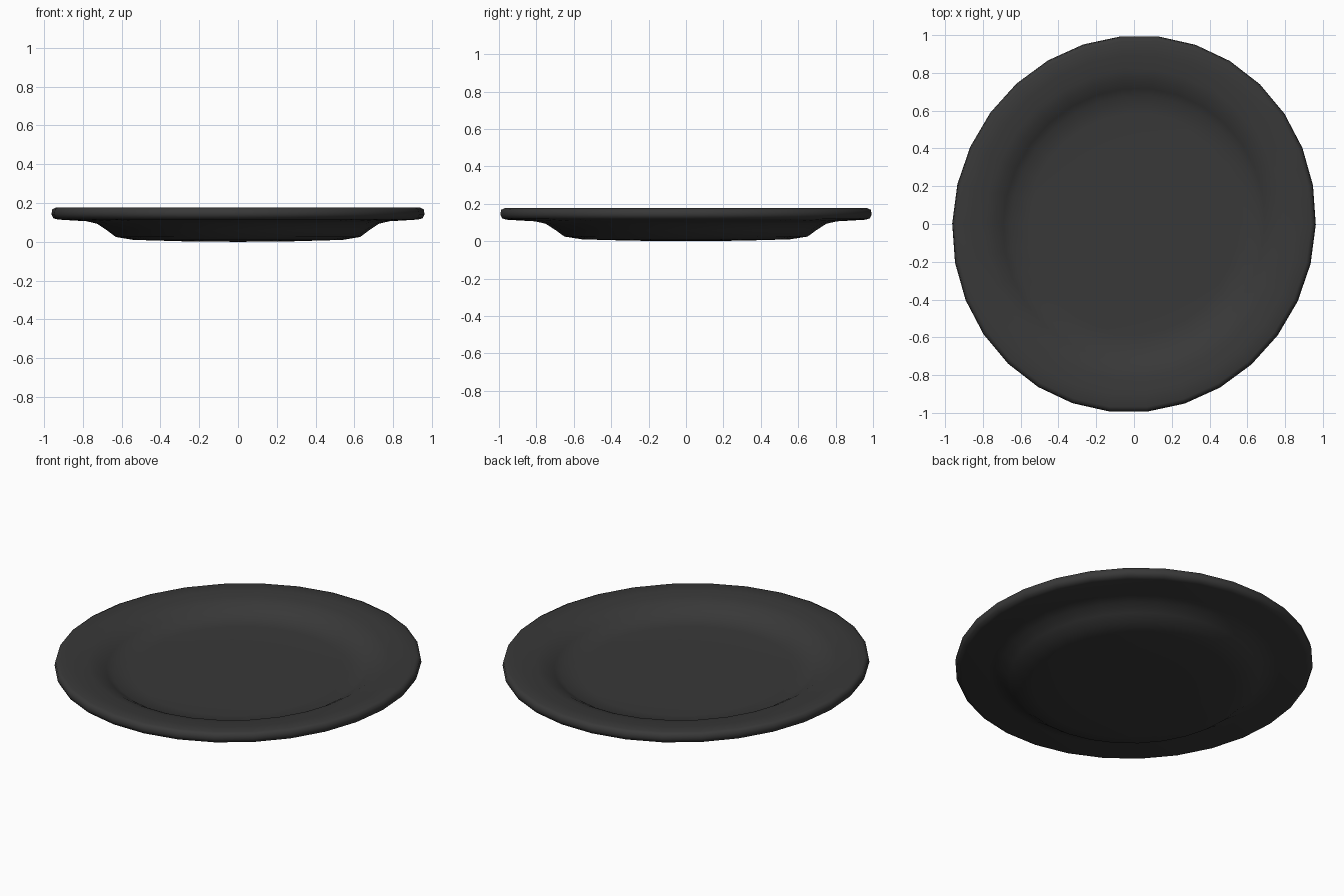
import bpy, bmesh
from math import sin, cos, pi, radians

if "Cube" in bpy.data.objects:
    bpy.data.objects.remove(bpy.data.objects["Cube"])

SEGMENTS = 30
LONG, SHORT, TURN = 1.003, 0.958, radians(71)   # slightly oval plate, long axis turned

# closed half-section (radius, z): underside, rim edge, top, well
profile = [
    (0.30, 0.003), (0.56, 0.010), (0.655, 0.025), (0.70, 0.058), (0.755, 0.093),
    (0.81, 0.106), (0.965, 0.115), (0.99, 0.122), (1.0, 0.142), (0.995, 0.168),
    (0.975, 0.177), (0.90, 0.173), (0.82, 0.167), (0.77, 0.155), (0.72, 0.128),
    (0.68, 0.103), (0.58, 0.098), (0.30, 0.096),
]


def oval(r, z, i):
    a = 2 * pi * i / SEGMENTS
    u, v = LONG * r * cos(a), SHORT * r * sin(a)
    return (u * cos(TURN) - v * sin(TURN), u * sin(TURN) + v * cos(TURN), z)


# plate body: sweep the section around the oval
bm = bmesh.new()
rings = [[bm.verts.new(oval(r, z, i)) for i in range(SEGMENTS)] for r, z in profile]
for a, b in zip(rings, rings[1:]):
    for i in range(SEGMENTS):
        j = (i + 1) % SEGMENTS
        bm.faces.new((a[i], a[j], b[j], b[i]))

# centre caps of the base and the well
for ring, z in ((rings[0], 0.0), (rings[-1], 0.096)):
    c = bm.verts.new((0, 0, z))
    for i in range(SEGMENTS):
        bm.faces.new((ring[i], ring[(i + 1) % SEGMENTS], c))
bmesh.ops.recalc_face_normals(bm, faces=bm.faces)

mesh = bpy.data.meshes.new("plate")
bm.to_mesh(mesh)
bm.free()
plate = bpy.data.objects.new("plate", mesh)
bpy.context.collection.objects.link(plate)

# dark glaze
glaze = bpy.data.materials.new("dark_glaze")
glaze.diffuse_color = (0.04, 0.04, 0.04, 1)
glaze.use_nodes = True
glaze.node_tree.nodes["Principled BSDF"].inputs["Base Color"].default_value = glaze.diffuse_color
mesh.materials.append(glaze)

bpy.context.view_layer.objects.active = plate
plate.select_set(True)
bpy.ops.object.shade_smooth_by_angle(angle=pi / 3)
